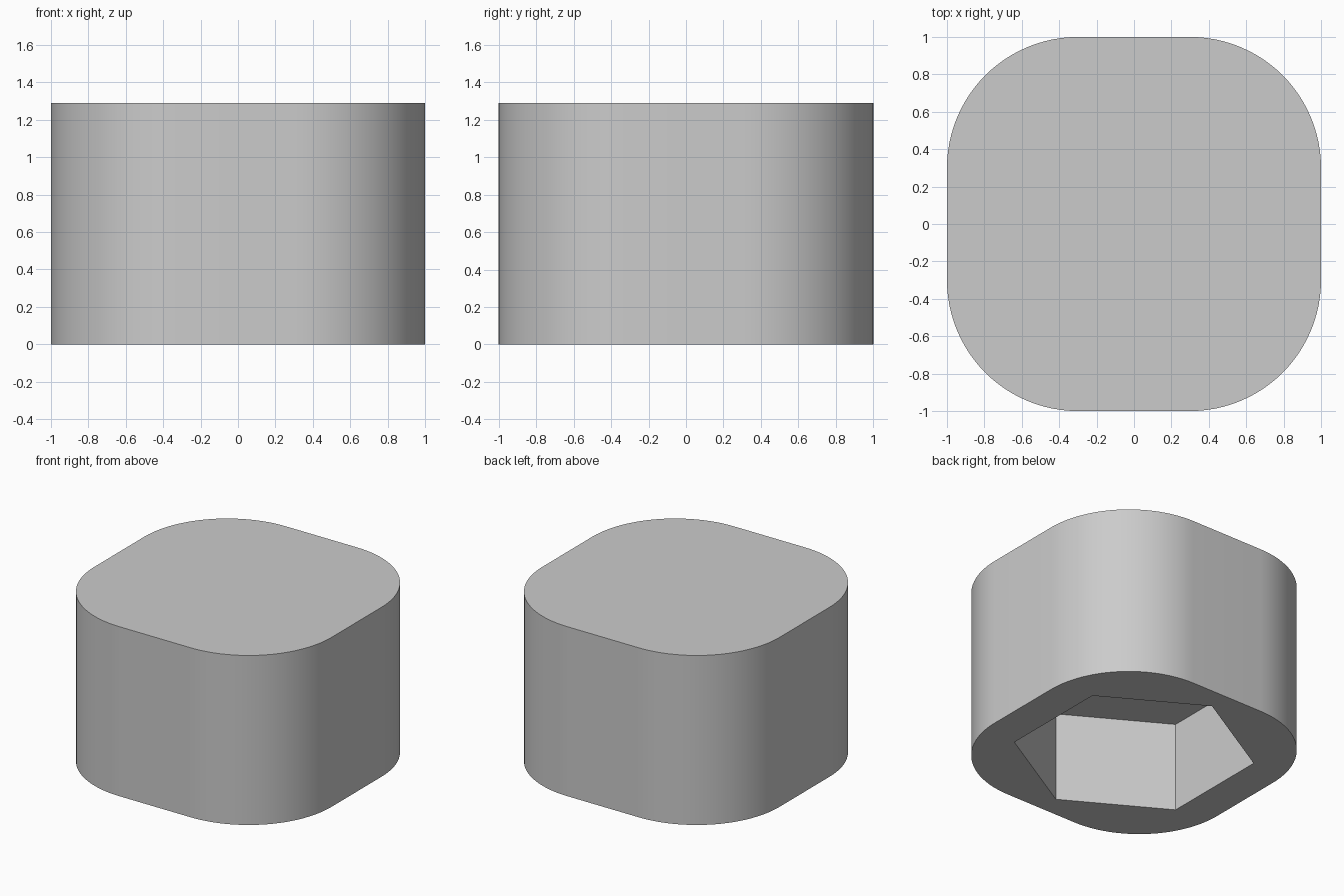
import bpy, bmesh
from math import cos, sin, radians

HALF, RADIUS, HEIGHT = 1.0, 0.7, 1.29
HEX_RADIUS, HEX_DEPTH = 0.838, 0.68
CORNER_STEPS = 24

cube = bpy.data.objects.get("Cube")
if cube:
    bpy.data.objects.remove(cube, do_unlink=True)

grey = bpy.data.materials.new("light grey")
grey.use_nodes = True
colour = (0.6, 0.6, 0.6, 1)
grey.diffuse_color = colour
grey.node_tree.nodes["Principled BSDF"].inputs["Base Color"].default_value = colour


def prism(name, outline, bottom, top):
    """Extrude a closed outline between two heights."""
    bm = bmesh.new()
    base = bm.faces.new([bm.verts.new((x, y, bottom)) for x, y in outline])
    result = bmesh.ops.extrude_face_region(bm, geom=[base], use_keep_orig=True)
    verts = [v for v in result["geom"] if isinstance(v, bmesh.types.BMVert)]
    bmesh.ops.translate(bm, verts=verts, vec=(0, 0, top - bottom))
    bmesh.ops.recalc_face_normals(bm, faces=bm.faces)
    mesh = bpy.data.meshes.new(name)
    bm.to_mesh(mesh)
    bm.free()
    mesh.materials.append(grey)
    obj = bpy.data.objects.new(name, mesh)
    bpy.context.collection.objects.link(obj)
    return obj


# Solid body: square with large rounded corners
outline = []
flat = HALF - RADIUS
for corner, (sx, sy) in enumerate([(1, 1), (-1, 1), (-1, -1), (1, -1)]):
    for i in range(CORNER_STEPS + 1):
        a = radians(90 * (corner + i / CORNER_STEPS))
        outline.append((sx * flat + RADIUS * cos(a), sy * flat + RADIUS * sin(a)))
body = prism("cap_body", outline, 0, HEIGHT)

# Hexagonal socket cut into the underside, points towards front and back
hexagon = [(HEX_RADIUS * cos(radians(30 + 60 * k)), HEX_RADIUS * sin(radians(30 + 60 * k)))
           for k in range(6)]
cutter = prism("socket_cutter", hexagon, -0.2, HEX_DEPTH)
cutter.hide_render = True

cut = body.modifiers.new("hex_socket", 'BOOLEAN')
cut.operation = 'DIFFERENCE'
cut.solver = 'EXACT'
cut.object = cutter

bpy.ops.object.select_all(action='DESELECT')
body.select_set(True)
bpy.context.view_layer.objects.active = body
bpy.ops.object.modifier_apply(modifier=cut.name)
bpy.data.objects.remove(cutter, do_unlink=True)

# Smooth the rounded walls, keep rims and socket edges crisp
bpy.ops.object.shade_smooth_by_angle(angle=radians(30))
